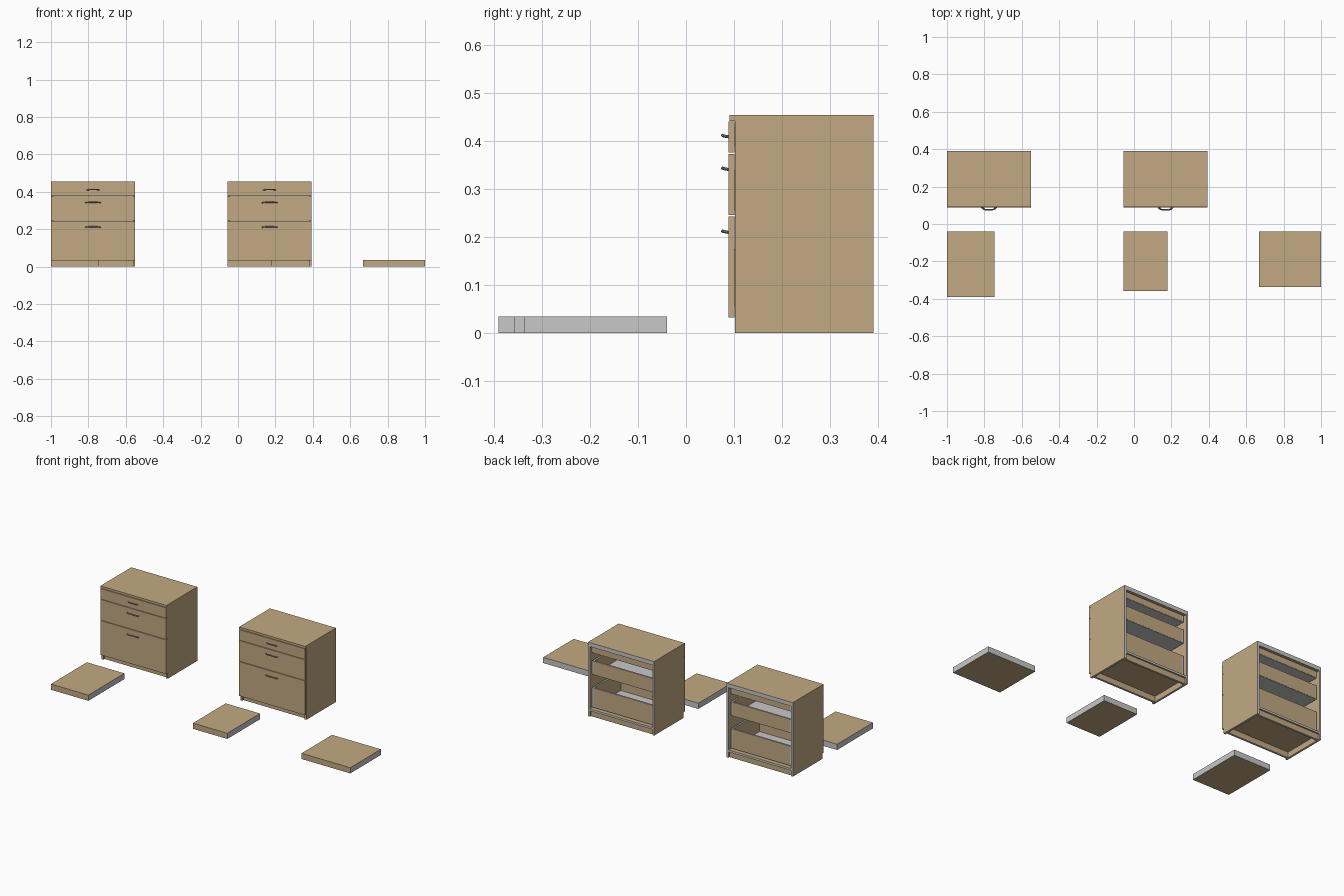
import bpy, bmesh
from mathutils import Vector, Matrix

if "Cube" in bpy.data.objects:
    bpy.data.objects.remove(bpy.data.objects["Cube"])


def mat(name, rgb):
    m = bpy.data.materials.new(name)
    m.diffuse_color = (*rgb, 1)
    m.use_nodes = True
    m.node_tree.nodes["Principled BSDF"].inputs["Base Color"].default_value = m.diffuse_color
    return m


WOOD = mat("tan_laminate", (0.54, 0.40, 0.225))
GREY = mat("light_grey_edge", (0.58, 0.58, 0.58))
METAL = mat("slate_metal", (0.30, 0.33, 0.38))
DIRS = {"+x": (1, 0, 0), "-x": (-1, 0, 0), "+y": (0, 1, 0),
        "-y": (0, -1, 0), "+z": (0, 0, 1), "-z": (0, 0, -1)}


def board(name, x, y, z, grey=""):
    """Box between bounds; faces pointing in the listed directions are bare grey."""
    bm = bmesh.new()
    size = (x[1] - x[0], y[1] - y[0], z[1] - z[0])
    mid = Vector((sum(x) / 2, sum(y) / 2, sum(z) / 2))
    bmesh.ops.create_cube(bm, size=1, matrix=Matrix.Translation(mid) @ Matrix.Diagonal((*size, 1)))
    bm.normal_update()
    for f in bm.faces:
        f.material_index = int(any(f.normal.dot(Vector(DIRS[d])) > 0.9 for d in grey.split()))
    me = bpy.data.meshes.new(name)
    bm.to_mesh(me)
    bm.free()
    me.materials.append(WOOD)
    me.materials.append(GREY)
    ob = bpy.data.objects.new(name, me)
    bpy.context.collection.objects.link(ob)
    return ob


def handle(name, cx, z, half):
    """Bowed bar handle standing off the drawer front."""
    cu = bpy.data.curves.new(name, 'CURVE')
    cu.dimensions = '3D'
    cu.bevel_depth = 0.0032
    cu.bevel_resolution = 2
    cu.use_fill_caps = True
    cu.resolution_u = 5
    sp = cu.splines.new('BEZIER')
    pts = [(-half, 0.0885, -0.002), (-half * 0.7, 0.0785, 0), (0, 0.0765, 0.001),
           (half * 0.7, 0.0785, 0), (half, 0.0885, -0.002)]
    sp.bezier_points.add(len(pts) - 1)
    for bp, (dx, y, dz) in zip(sp.bezier_points, pts):
        bp.co = (cx + dx, y, z + dz)
        bp.handle_left_type = bp.handle_right_type = 'AUTO'
    cu.materials.append(METAL)
    ob = bpy.data.objects.new(name, cu)
    bpy.context.collection.objects.link(ob)
    bpy.ops.object.select_all(action='DESELECT')
    ob.select_set(True)
    bpy.context.view_layer.objects.active = ob
    bpy.ops.object.convert(target='MESH')
    bpy.ops.object.shade_smooth_by_angle()


T = 0.0125          # board thickness
B, F = 0.39, 0.102  # back and front of the carcass
# front bottom, front top, box bottom, box top, handle height, handle half width
DRAWERS = [(0.3765, 0.4405, 0.390, 0.428, 0.411, 0.033),
           (0.2465, 0.3735, 0.257, 0.340, 0.343, 0.040),
           (0.0330, 0.2435, 0.056, 0.175, 0.212, 0.040)]


def cabinet(n, x0):
    x1 = x0 + 0.45
    p = f"cabinet_{n}_"
    a, b = x0 + T, x1 - T
    # carcass
    board(p + "top", (x0, x1), (0.091, B), (0.442, 0.455), "+y")
    board(p + "left_side", (x0, a), (F, B), (0, 0.442), "+y -z")
    board(p + "right_side", (b, x1), (F, B), (0, 0.442), "+y -z")
    board(p + "floor", (a, b), (F, B), (0.035, 0.035 + T), "+y")
    for w, y in (("front", F), ("back", B - 0.045)):
        board(p + w + "_top_rail", (a, b), (y, y + 0.045), (0.4305, 0.442), "+y")
    for w, y in (("front", F + 0.012), ("back", B - 0.022)):
        board(p + w + "_plinth", (a, b), (y, y + T), (0, 0.035), "-z")
    # drawers
    for i, (f0, f1, z0, z1, hz, hw) in enumerate(DRAWERS, 1):
        d = f"{p}drawer_{i}_"
        l, r, back = a + 0.006, b - 0.006, 0.375
        board(d + "front", (x0 + 0.001, x1 - 0.001), (0.0885, 0.1005), (f0, f1))
        board(d + "box_front", (l, r), (0.1005, 0.112), (z0, z1), "+z")
        board(d + "box_back", (l + 0.01, r - 0.01), (back - 0.01, back), (z0, z1), "+z")
        board(d + "box_left", (l, l + 0.01), (0.112, back), (z0, z1), "+y +z")
        board(d + "box_right", (r - 0.01, r), (0.112, back), (z0, z1), "+y +z")
        board(d + "bottom", (l + 0.001, r - 0.001), (0.111, back - 0.001),
              (z0 - 0.002, z0 + 0.003), "+x -x +y -y +z -z")
        handle(d + "handle", (x0 + x1) / 2, hz, hw)


cabinet(1, -1.0)
cabinet(2, -0.056)

# loose board stacks on the floor
for n, (x0, x1, y0) in enumerate([(-1.0, -0.745, -0.39), (-0.056, 0.178, -0.358), (0.668, 1.0, -0.337)], 1):
    board(f"loose_slab_{n}", (x0, x1), (y0, -0.04), (0, 0.035), "+x -x +y")
